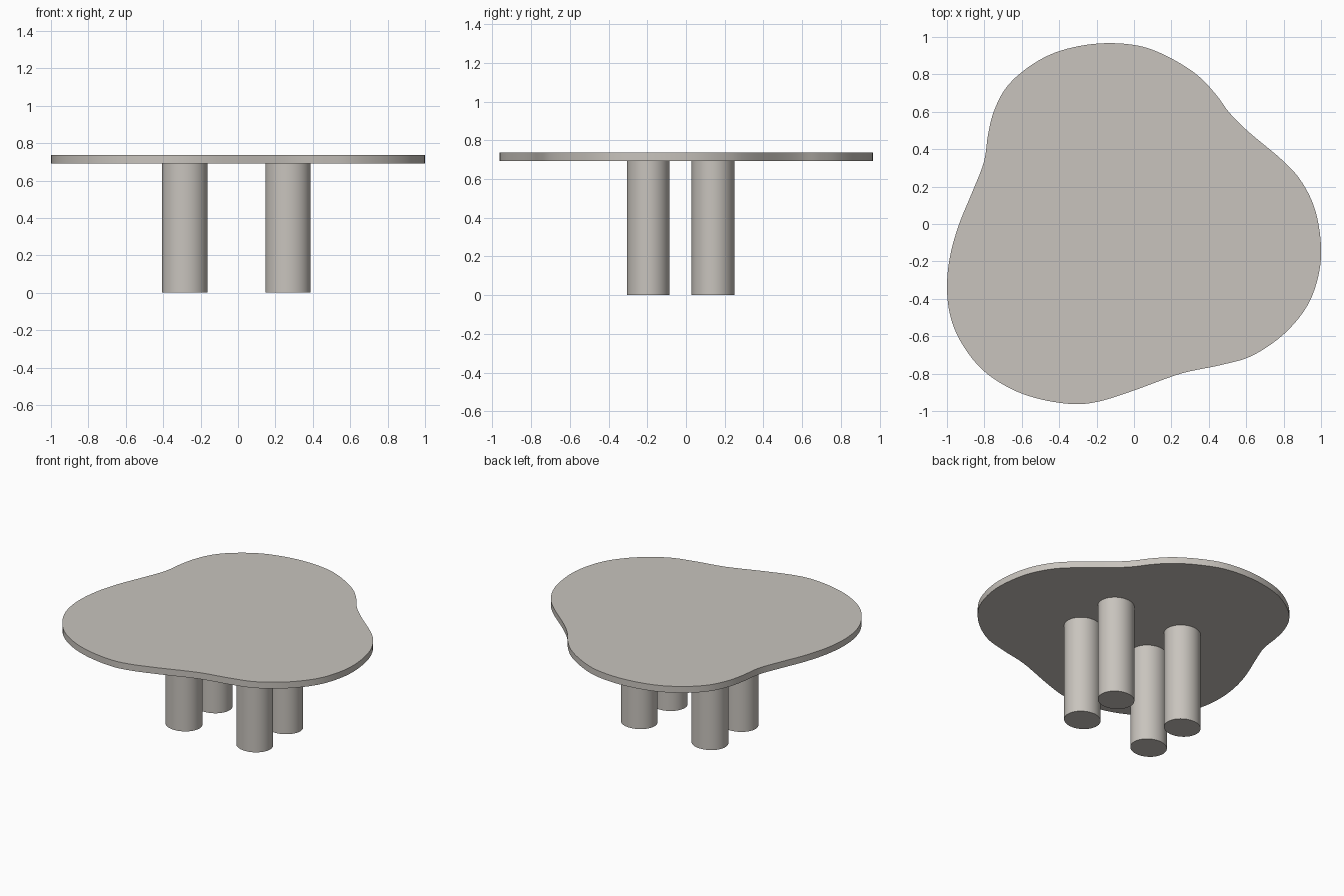
import bpy, bmesh, math
from mathutils import Vector

if "Cube" in bpy.data.objects:
    bpy.data.objects.remove(bpy.data.objects["Cube"])

mat = bpy.data.materials.new("warm grey")
mat.diffuse_color = (0.58, 0.55, 0.51, 1)
mat.use_nodes = True
mat.node_tree.nodes["Principled BSDF"].inputs["Base Color"].default_value = mat.diffuse_color

# Outline control points of the free-form top, clockwise from the back lobe
OUTLINE = [(-.12, .967), (.05, .947), (.2, .885), (.34, .795), (.44, .69), (.51, .595),
           (.61, .495), (.8, .335), (.9, .22), (.97, .07), (1.0, -.12), (.985, -.28),
           (.925, -.44), (.8, -.59), (.63, -.705), (.46, -.755), (.25, -.8), (0, -.89),
           (-.18, -.947), (-.32, -.963), (-.5, -.937), (-.66, -.88), (-.81, -.78),
           (-.92, -.64), (-.98, -.5), (-1.0, -.34), (-.983, -.17), (-.935, 0),
           (-.865, .17), (-.803, .33), (-.78, .48), (-.75, .6), (-.69, .72),
           (-.59, .82), (-.45, .905), (-.29, .952)]


def smooth_loop(pts, steps):
    """Closed Catmull-Rom curve through the points."""
    p = [Vector(q) for q in pts]
    n, out = len(p), []
    for i in range(n):
        a, b, c, d = p[i - 1], p[i], p[(i + 1) % n], p[(i + 2) % n]
        for k in range(steps):
            t = k / steps
            out.append(0.5 * (2 * b + (c - a) * t + (2 * a - 5 * b + 4 * c - d) * t * t
                              + (3 * b - a - 3 * c + d) * t ** 3))
    return out


def prism(name, loop, z0, z1):
    """Extrude a flat outline from z0 to z1 with smooth sides and sharp rims."""
    bm = bmesh.new()
    face = bm.faces.new([bm.verts.new((q[0], q[1], z0)) for q in loop])
    new = bmesh.ops.extrude_face_region(bm, geom=[face], use_keep_orig=True)["geom"]
    for v in new:
        if isinstance(v, bmesh.types.BMVert):
            v.co.z = z1
    bmesh.ops.recalc_face_normals(bm, faces=bm.faces)
    me = bpy.data.meshes.new(name)
    bm.to_mesh(me)
    bm.free()
    me.materials.append(mat)
    ob = bpy.data.objects.new(name, me)
    bpy.context.collection.objects.link(ob)
    bpy.ops.object.select_all(action='DESELECT')
    ob.select_set(True)
    bpy.context.view_layer.objects.active = ob
    bpy.ops.object.shade_smooth_by_angle(angle=math.radians(40))


# Table top
prism("table_top", smooth_loop(OUTLINE, 5), 0.692, 0.737)

# Four slightly oval column legs
for side, x in (("left", -.285), ("right", .267)):
    for end, y in (("front", -.195), ("back", .14)):
        ring = [(x + .121 * math.cos(i * math.tau / 64), y + .111 * math.sin(i * math.tau / 64))
                for i in range(64)]
        prism(f"{end}_{side}_leg", ring, 0, 0.692)
